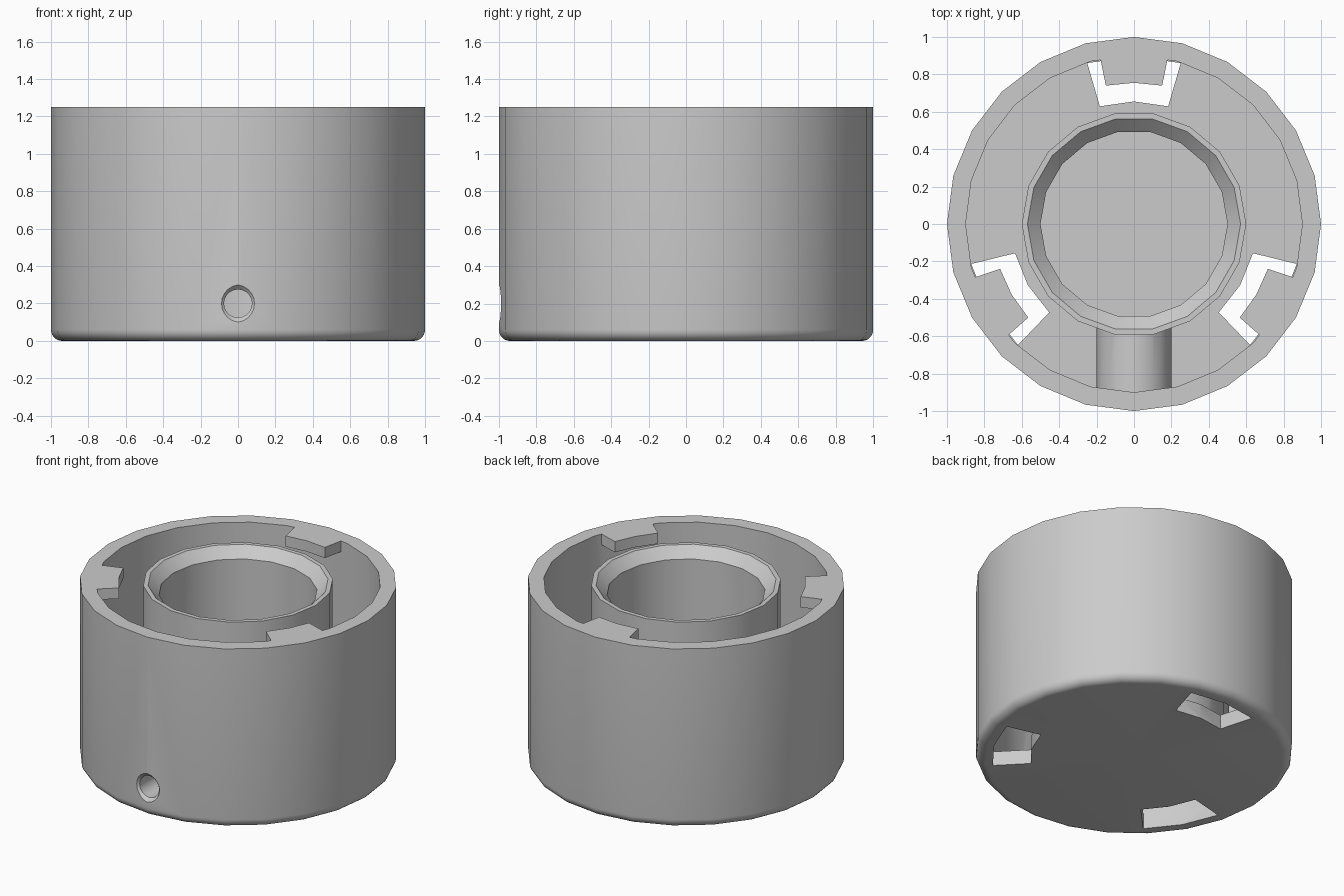
import bpy, bmesh, math
from mathutils import Matrix

if "Cube" in bpy.data.objects:
    bpy.data.objects.remove(bpy.data.objects["Cube"])

def finish(bm, name):
    bmesh.ops.remove_doubles(bm, verts=bm.verts, dist=1e-5)
    bmesh.ops.recalc_face_normals(bm, faces=bm.faces)
    me = bpy.data.meshes.new(name)
    bm.to_mesh(me)
    bm.free()
    ob = bpy.data.objects.new(name, me)
    bpy.context.collection.objects.link(ob)
    return ob

def lathe(name, profile, n, closed=False):
    """Revolve (radius, z) points about z."""
    bm = bmesh.new()
    vs = [bm.verts.new((r, 0, z)) for r, z in profile]
    es = [bm.edges.new(p) for p in zip(vs, vs[1:])]
    if closed:
        es.append(bm.edges.new((vs[-1], vs[0])))
    bmesh.ops.spin(bm, geom=vs + es, cent=(0, 0, 0), axis=(0, 0, 1),
                   angle=2 * math.pi, steps=n)
    return finish(bm, name)

def prism(name, points, offset):
    """Extrude a flat polygon along an offset."""
    bm = bmesh.new()
    face = bm.faces.new([bm.verts.new(p) for p in points])
    ext = bmesh.ops.extrude_face_region(bm, geom=[face], use_keep_orig=True)
    bmesh.ops.translate(bm, vec=offset,
                        verts=[g for g in ext['geom'] if isinstance(g, bmesh.types.BMVert)])
    return finish(bm, name)

def wedge(name, mid, half, r0, r1, z0, z1):
    """Ring sector with a bend in the middle."""
    path = [(r0, a) for a in (-half, 0, half)] + [(r1, a) for a in (half, 0, -half)]
    pts = [(r * math.cos(math.radians(mid + a)), r * math.sin(math.radians(mid + a)), z0)
           for r, a in path]
    return prism(name, pts, (0, 0, z1 - z0))

def combine(target, other, op):
    mod = target.modifiers.new(op.lower(), 'BOOLEAN')
    mod.operation, mod.solver, mod.object = op, 'EXACT', other
    bpy.context.view_layer.objects.active = target
    bpy.ops.object.modifier_apply(modifier=mod.name)
    bpy.data.objects.remove(other)

# outer cup with rounded bottom edge and thin floor
H, F, R = 1.25, 0.1, 0.06
fillet = [(1 - R + R * math.sin(t), R - R * math.cos(t))
          for t in (i * math.pi / 12 for i in range(7))]
body = lathe("cup_body", [(0, 0)] + fillet + [(1, H), (0.9, H), (0.9, F), (0, F)], 24)

# central tube with a chamfered mouth
tube = lathe("tube", [(0.5, 0.05), (0.6, 0.05), (0.6, H), (0.57, H), (0.5, H - 0.07)], 18, True)
combine(body, tube, 'UNION')

# screw boss between tube and front wall
ring = [i * math.pi / 12 for i in range(-8, 21)]
boss_pts = [(0.2 * math.cos(t), -0.55, 0.2 + 0.2 * math.sin(t))
            for t in (i * math.pi / 12 for i in range(-3, 16))]
boss_pts = [(0.2, -0.55, 0.05)] + boss_pts[3:-3] + [(-0.2, -0.55, 0.05)]
combine(body, prism("boss", boss_pts, (0, -0.39, 0)), 'UNION')

# three rim tabs, each above a larger floor slot
for mid in (90, 210, 330):
    combine(body, wedge("tab", mid, 11.5, 0.755, 0.95, H - 0.075, H), 'UNION')
    combine(body, wedge("slot", mid, 16.2, 0.655, 0.896, -0.1, F + 0.05), 'DIFFERENCE')

# countersunk screw hole through the boss into the bore
drill = lathe("drill", [(0, 0.3), (0.075, 0.3), (0.075, 0.975), (0.1, 1.0), (0.1, 1.1), (0, 1.1)], 20)
drill.data.transform(Matrix.Translation((0, 0, 0.2)) @ Matrix.Rotation(math.pi / 2, 4, 'X'))
combine(body, drill, 'DIFFERENCE')

bpy.ops.object.select_all(action='DESELECT')
body.select_set(True)
bpy.context.view_layer.objects.active = body
bpy.ops.object.shade_smooth_by_angle(angle=math.radians(30))
